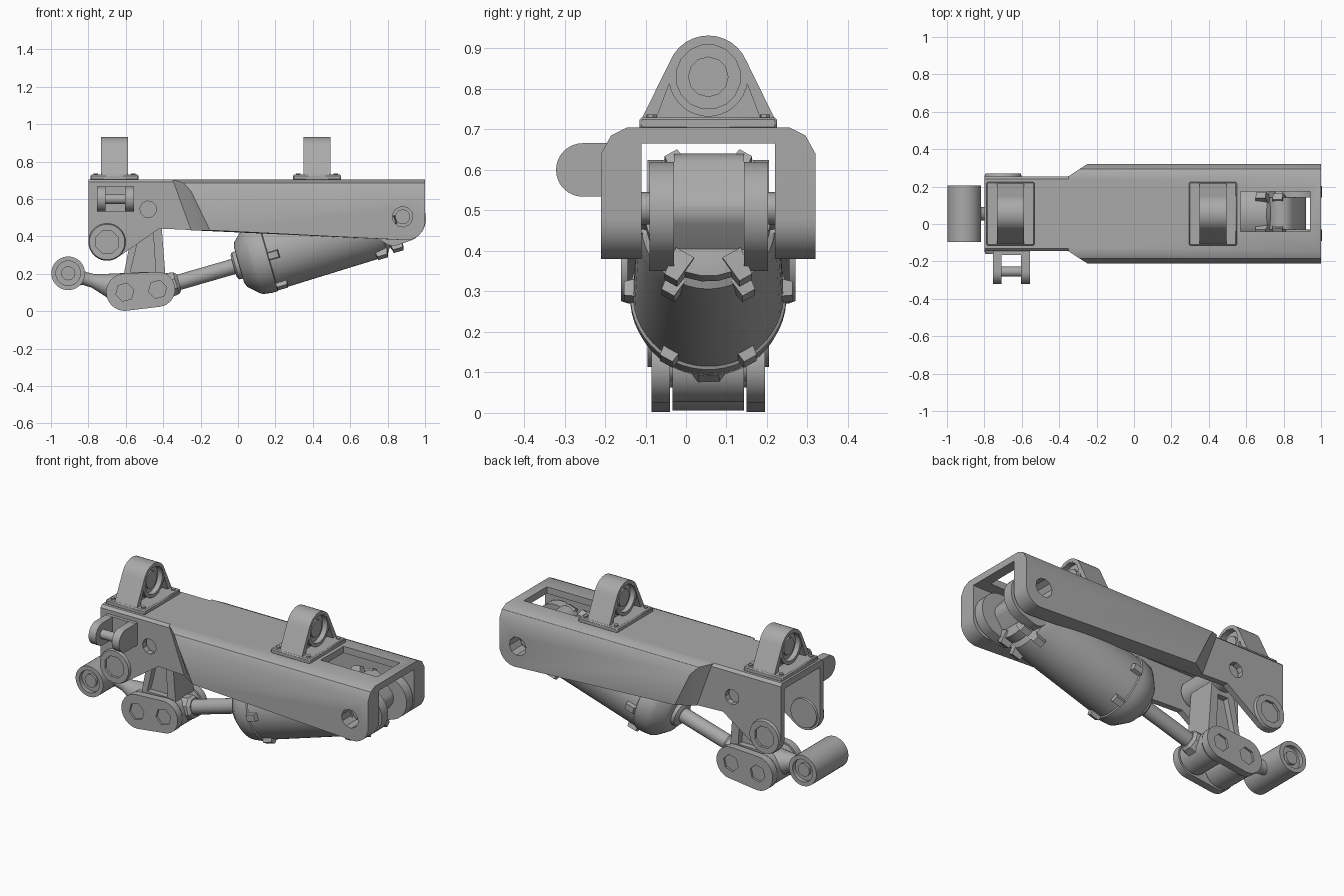
import bpy, bmesh, math
from mathutils import Vector
from mathutils.geometry import convex_hull_2d

if "Cube" in bpy.data.objects:
    bpy.data.objects.remove(bpy.data.objects["Cube"])

steel = bpy.data.materials.new("steel grey")
steel.use_nodes = True
steel.diffuse_color = (0.4, 0.4, 0.4, 1)
steel.node_tree.nodes["Principled BSDF"].inputs["Base Color"].default_value = (0.4, 0.4, 0.4, 1)
MID = 0.055  # the centre plane of the mechanism in y


def finish(mesh):
    mesh.shade_smooth()
    mesh.set_sharp_from_angle(angle=math.radians(32))


def loft(name, rings):
    """Skin a row of equal-sized rings of points and cap both ends."""
    bm = bmesh.new()
    rows = [[bm.verts.new(p) for p in ring] for ring in rings]
    n = len(rows[0])
    for a, b in zip(rows, rows[1:]):
        for i in range(n):
            j = (i + 1) % n
            bm.faces.new((a[i], a[j], b[j], b[i]))
    bm.faces.new(rows[0][::-1])
    bm.faces.new(rows[-1])
    bmesh.ops.recalc_face_normals(bm, faces=bm.faces)
    mesh = bpy.data.meshes.new(name)
    bm.to_mesh(mesh)
    bm.free()
    mesh.materials.append(steel)
    finish(mesh)
    ob = bpy.data.objects.new(name, mesh)
    bpy.context.collection.objects.link(ob)
    return ob


def lathe(name, start, direction, profile, seg=32):
    """Turn a (distance, radius) profile about an axis."""
    d = Vector(direction).normalized()
    u = d.orthogonal().normalized()
    v = d.cross(u)
    angles = [math.tau * (i + 0.5) / seg for i in range(seg)]
    return loft(name, [[Vector(start) + d * t + (u * math.cos(a) + v * math.sin(a)) * r
                        for a in angles] for t, r in profile])


def rod(name, a, b, r, seg=32):
    a, b = Vector(a), Vector(b)
    return lathe(name, a, b - a, [(0, r), ((b - a).length, r)], seg)


def cross_pin(name, x, z, half, r, seg=32):
    return rod(name, (x, MID - half, z), (x, MID + half, z), r, seg)


def hull(*circles):
    """Convex outline round circles (a, b, radius)."""
    pts = []
    for a, b, r in circles:
        n = 32 if r else 1
        pts += [(a + r * math.cos(math.tau * i / n), b + r * math.sin(math.tau * i / n))
                for i in range(n)]
    return [pts[i] for i in convex_hull_2d(pts)]


def plate_y(name, outline, y0, y1):
    return loft(name, [[(a, y, b) for a, b in outline] for y in (y0, y1)])


def plate_x(name, outline, x0, x1):
    return loft(name, [[(x, a, b) for a, b in outline] for x in (x0, x1)])


def box(name, x0, x1, y0, y1, z0, z1):
    return plate_y(name, [(x0, z0), (x1, z0), (x1, z1), (x0, z1)], y0, y1)


def combine(ob, *others, op='DIFFERENCE'):
    """Boolean the others into the object, then drop them."""
    for other in others:
        other.hide_render = True
        mod = ob.modifiers.new("cut", 'BOOLEAN')
        mod.operation, mod.solver, mod.object = op, 'EXACT', other
    graph = bpy.context.evaluated_depsgraph_get()
    mesh = bpy.data.meshes.new_from_object(ob.evaluated_get(graph))
    ob.modifiers.clear()
    ob.data = mesh
    for other in others:
        bpy.data.objects.remove(other)
    finish(mesh)
    return ob


# Channel housing: wide rear half with tapered front shoulders and chamfered top
def wide_ring(y, top, shift):
    corner = [(0.9 + 0.1 * math.sin(a), y, 0.48 - 0.1 * math.cos(a))
              for a in [math.pi / 2 * i / 8 for i in range(9)]]
    return [(-0.35 + shift, y, top), (-0.25 + shift, y, 0.433)] + corner + [(1.0, y, top)]


housing = loft("housing", [wide_ring(MID + s * h, z, d) for s, h, z, d in (
    (-1, 0.265, 0.64, 0.1), (-1, 0.24, 0.685, 0.06), (-1, 0.2, 0.705, 0),
    (1, 0.2, 0.705, 0), (1, 0.24, 0.685, 0.06), (1, 0.265, 0.64, 0.1))])


# Narrow nose with its drop lugs
def nose_ring(y, top):
    lug = [(-0.7 - 0.1 * math.cos(a), y, 0.37 - 0.1 * math.sin(a))
           for a in [math.radians(125) * i / 12 for i in range(13)]]
    return [(-0.8, y, top)] + lug + [(-0.42, y, 0.442), (-0.15, y, 0.43), (-0.15, y, top)]


nose = loft("nose", [nose_ring(MID + h, z) for h, z in
                     ((-0.2, 0.69), (-0.185, 0.705), (0.185, 0.705), (0.2, 0.69))])
combine(housing, nose, op='UNION')
combine(housing,
        box("channel_cutter", -1.2, 1.2, MID - 0.165, MID + 0.165, 0, 0.665),
        box("slot_cutter", 0.57, 0.94, -0.04, 0.175, 0.6, 0.8),
        cross_pin("pivot_cutter", 0.88, 0.505, 0.5, 0.055, 10),
        cross_pin("strut_cutter", -0.48, 0.545, 0.5, 0.045, 10))

# Bosses on the nose lugs, with sunken centres
for side, s in (("right", -1), ("left", 1)):
    boss = lathe("lug_boss_" + side, (-0.7, MID + s * 0.155, 0.37), (0, s, 0),
                 [(0, 0.085), (0.045, 0.1), (0.06, 0.095)], 24)
    combine(boss, rod("boss_cutter", (-0.7, MID + s * 0.19, 0.37),
                      (-0.7, MID + s * 0.4, 0.37), 0.065, 8))

# Two top mounts: base, rimmed arch, web, eye and bushing
for side, x in (("front", -0.66), ("rear", 0.422)):
    base = box("mount_base_" + side, x - 0.128, x + 0.128, MID - 0.17, MID + 0.17, 0.7, 0.73)
    mod = base.modifiers.new("edge", 'BEVEL')
    mod.width, mod.segments = 0.006, 1
    arch = plate_x("mount_arch_" + side, hull((MID, 0.83, 0.102), (MID - 0.165, 0.725, 0),
                                             (MID + 0.165, 0.725, 0)), x - 0.072, x + 0.072)
    combine(arch, plate_x("arch_cutter", hull((MID, 0.83, 0.084), (MID - 0.135, 0.71, 0),
                                             (MID + 0.135, 0.71, 0)), x - 0.2, x + 0.2))
    plate_x("mount_web_" + side, hull((MID, 0.83, 0.09), (MID - 0.15, 0.728, 0),
                                     (MID + 0.15, 0.728, 0)), x - 0.035, x + 0.035)
    eye = rod("mount_eye_" + side, (x - 0.07, MID, 0.83), (x + 0.07, MID, 0.83), 0.098)
    combine(eye, *[rod("eye_cutter", (x + s * 0.04, MID, 0.83), (x + s * 0.2, MID, 0.83), 0.08, 16)
                   for s in (-1, 1)])
    rod("mount_bushing_" + side, (x - 0.055, MID, 0.83), (x + 0.055, MID, 0.83), 0.05, 12)
    for sx in (-1, 1):
        for sy in (-1, 1):
            p = Vector((x + sx * 0.1, MID + sy * 0.14, 0.725))
            rod("mount_bolt", p, p + Vector((0, 0, 0.012)), 0.013, 6)

# Side shackle: two ears, backing plate and pin
for x in (-0.755, -0.603):
    plate_x("shackle_ear", hull((-0.255, 0.6, 0.066), (-0.14, 0.666, 0), (-0.14, 0.534, 0)), x, x + 0.047)
box("shackle_plate", -0.755, -0.556, -0.165, -0.14, 0.534, 0.667)
rod("shackle_pin", (-0.74, -0.255, 0.6), (-0.57, -0.255, 0.6), 0.027, 16)

# Actuator: rod, collar, bell-ended barrel and end flange on a sloping axis
foot = Vector((-0.35, MID, 0.145))
axis = Vector((0.961, 0, 0.278)).normalized()
normal = axis.cross(Vector((0, -1, 0)))
lathe("piston_rod", foot, axis, [(-0.06, 0.042), (0.4, 0.042)], 24)
lathe("rod_nut", foot, axis, [(-0.05, 0.075), (0.02, 0.065), (0.035, 0.05)], 8)
lathe("barrel_collar", foot, axis, [(0.34, 0.06), (0.35, 0.075), (0.4, 0.08)], 24)
lathe("barrel", foot, axis, [(0.37, 0.1), (0.38, 0.125), (0.43, 0.172), (0.45, 0.186), (0.5, 0.193),
                             (0.53, 0.193), (0.535, 0.186), (1.1, 0.176), (1.15, 0.165), (1.18, 0.12)], 48)
lathe("end_flange", foot, axis, [(1.17, 0.13), (1.18, 0.155), (1.23, 0.155), (1.24, 0.12)], 24)

# Clamp lugs round both ends of the barrel
for t, r, rise in ((0.56, 0.182, 0.026), (1.12, 0.17, 0.03), (1.21, 0.145, 0.04)):
    for i in range(6):
        a = math.tau * (i + 0.5) / 6
        out = normal * math.cos(a) + Vector((0, math.sin(a), 0))
        side = axis.cross(out)
        c = foot + axis * t + out * r
        loft("clamp_lug", [[c + out * h + axis * k * sa + side * k * sb
                            for sa, sb in ((-1.5, -1), (1.5, -1), (1.5, 1), (-1.5, 1))]
                           for h, k in ((-0.03, 0.026), (rise, 0.018))])

# Rear clevis: ears swing from the flange up to the housing pivot
for y0 in (-0.09, 0.143):
    plate_y("clevis_ear", hull((0.88, 0.495, 0.125), (0.83, 0.43, 0.08)), y0, y0 + 0.06)
plate_y("clevis_block", hull((0.86, 0.5, 0.06), (0.79, 0.57, 0.07), (0.81, 0.43, 0.06)), -0.03, 0.143)
cross_pin("rear_pivot_pin", 0.88, 0.505, 0.18, 0.04, 12)

# Bell crank: side plates with bolts, cross barrels and tapered strut
outline = hull((-0.605, 0.102, 0.1), (-0.43, 0.117, 0.094))
for s in (-1, 1):
    y0, y1 = sorted((MID + s * 0.095, MID + s * 0.14))
    link = plate_y("link_plate", outline, y0, y1)
    combine(link, *[rod("link_cutter", (x, MID + s * 0.128, z), (x, MID + s * 0.3, z), 0.05, 6)
                    for x, z in ((-0.605, 0.102), (-0.43, 0.117))])
cross_pin("crank_barrel_front", -0.605, 0.102, 0.088, 0.096)
cross_pin("crank_barrel_rear", -0.43, 0.117, 0.088, 0.09)
cross_pin("crank_pin_front", -0.605, 0.102, 0.12, 0.04)
cross_pin("crank_pin_rear", -0.43, 0.117, 0.12, 0.04)

strut = plate_y("strut", [(-0.625, 0.12), (-0.385, 0.15), (-0.415, 0.54), (-0.545, 0.54)],
                MID - 0.085, MID + 0.085)
recess = [(-0.575, 0.21), (-0.44, 0.21), (-0.455, 0.44), (-0.52, 0.44)]
combine(strut, plate_y("strut_cutter_a", recess, MID + 0.05, MID + 0.2),
        plate_y("strut_cutter_b", recess, MID - 0.2, MID - 0.05))
cross_pin("strut_barrel", -0.48, 0.545, 0.15, 0.08)

# Front arm and its open-ended cross tube
lathe("arm", (-0.6, MID, 0.115), (-0.3, 0, 0.082),
      [(0.03, 0.085), (0.1, 0.062), (0.18, 0.037), (0.23, 0.036), (0.27, 0.055)], 24)
tube = cross_pin("arm_tube", -0.908, 0.203, 0.15, 0.09)
combine(tube, *[rod("tube_cutter", (-0.908, MID + s * 0.125, 0.203), (-0.908, MID + s * 0.3, 0.203), 0.066, 16)
                for s in (-1, 1)])
cross_pin("arm_bushing", -0.908, 0.203, 0.14, 0.038, 12)
